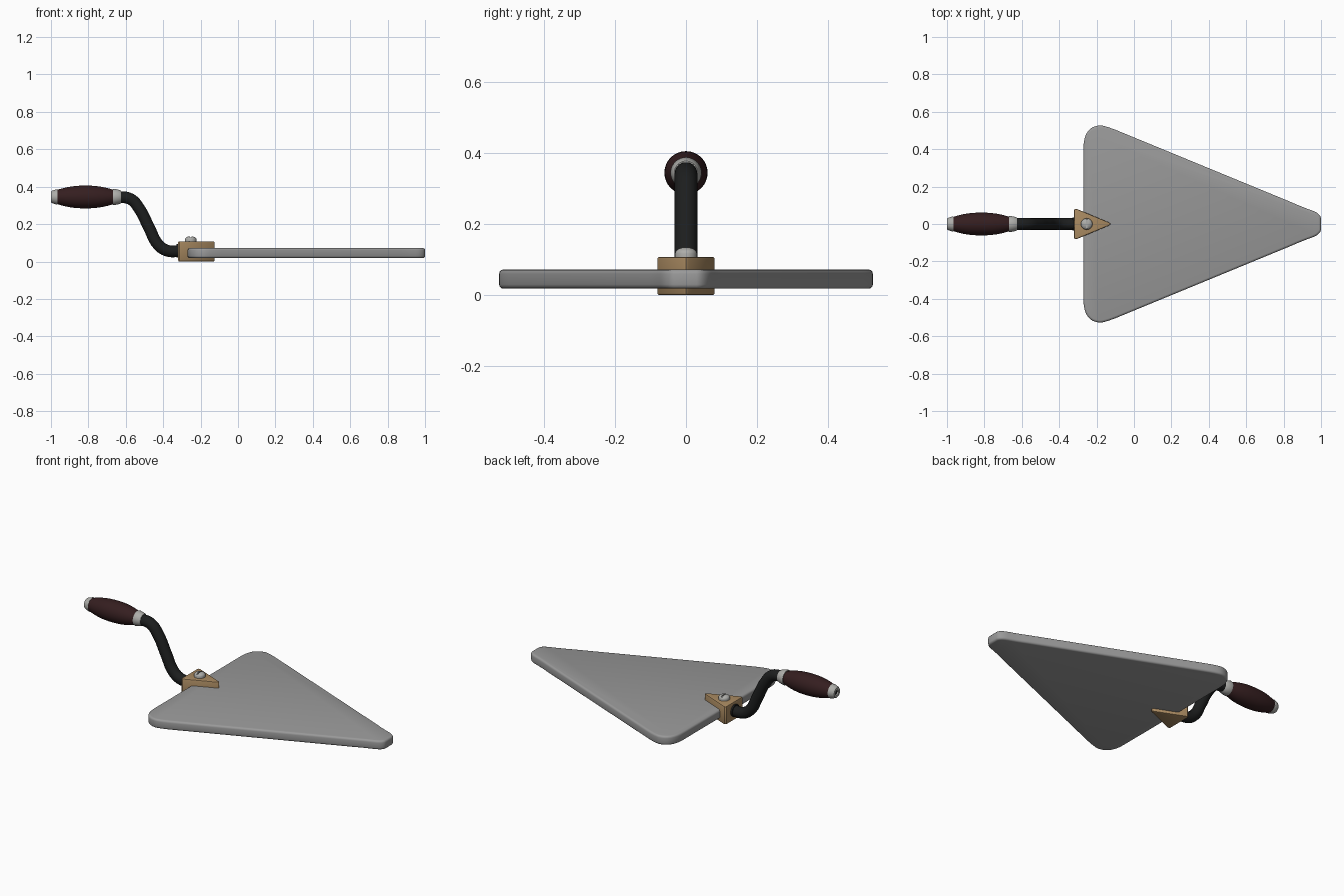
import bpy, bmesh, math
from mathutils import Vector, Matrix

if "Cube" in bpy.data.objects:
    bpy.data.objects.remove(bpy.data.objects["Cube"])


def material(name, rgb):
    m = bpy.data.materials.new(name)
    m.diffuse_color = (*rgb, 1)
    m.use_nodes = True
    m.node_tree.nodes["Principled BSDF"].inputs["Base Color"].default_value = m.diffuse_color
    return m


STEEL = material("blade steel", (0.32, 0.32, 0.32))
FERRULE = material("pale metal", (0.42, 0.42, 0.40))
BRASS = material("tan brass", (0.40, 0.255, 0.12))
WOOD = material("dark brown wood", (0.035, 0.013, 0.014))
IRON = material("black iron", (0.012, 0.013, 0.013))


def smooth(ob, angle=35):
    bpy.ops.object.select_all(action='DESELECT')
    ob.select_set(True)
    bpy.context.view_layer.objects.active = ob
    bpy.ops.object.shade_smooth_by_angle(angle=math.radians(angle))


def finish(bm, name, mat):
    bmesh.ops.recalc_face_normals(bm, faces=bm.faces[:])
    me = bpy.data.meshes.new(name)
    bm.to_mesh(me)
    bm.free()
    ob = bpy.data.objects.new(name, me)
    bpy.context.collection.objects.link(ob)
    me.materials.append(mat)
    smooth(ob)
    return ob


def plate(name, outline, z0, z1, bevel, segs, mat):
    """Extrude an outline upward and round its top and bottom rims."""
    bm = bmesh.new()
    f = bm.faces.new([bm.verts.new((x, y, z0)) for x, y in outline])
    top = bmesh.ops.extrude_face_region(bm, geom=[f])['geom']
    for v in top:
        if isinstance(v, bmesh.types.BMVert):
            v.co.z = z1
    bm.normal_update()
    rim = [e for e in bm.edges if abs(e.verts[0].co.z - e.verts[1].co.z) < 1e-5]
    bmesh.ops.bevel(bm, geom=rim, offset=bevel, segments=segs, profile=0.5, affect='EDGES')
    return finish(bm, name, mat)


def lathe(name, profile, mat, origin, axis='X', n=32):
    """Spin (distance along axis, radius) points around the axis."""
    bm = bmesh.new()
    rings = []
    for d, r in profile:
        if r == 0:
            rings.append([bm.verts.new((d, 0, 0))])
        else:
            rings.append([bm.verts.new((d, r * math.cos(2 * math.pi * i / n),
                                        r * math.sin(2 * math.pi * i / n))) for i in range(n)])
    for a, b in zip(rings, rings[1:]):
        for i in range(n):
            j = (i + 1) % n
            vs = [a[i % len(a)], a[j % len(a)], b[j % len(b)], b[i % len(b)]]
            bm.faces.new(list(dict.fromkeys(vs)))
    if axis == 'Z':
        bm.transform(Matrix.Rotation(-math.pi / 2, 4, 'Y'))
    bm.transform(Matrix.Translation(origin))
    return finish(bm, name, mat)


def corner(p0, p1, p2, n=8):
    """Quadratic curve rounding a corner."""
    a, b, c = Vector(p0), Vector(p1), Vector(p2)
    return [tuple(a * (1 - t) ** 2 + b * 2 * t * (1 - t) + c * t * t)
            for t in (i / n for i in range(n + 1))]


# blade: half outline, mirrored in y
half = corner((-0.27, 0.41), (-0.268, 0.52), (-0.185, 0.527), 8)
half += corner((-0.17, 0.526), (-0.14, 0.52), (-0.09, 0.500), 4)
half += corner((0.84, 0.117), (0.90, 0.090), (0.95, 0.073), 4)
half += corner((0.965, 0.067), (0.997, 0.052), (1.0, 0.030), 5)
plate("blade", half + [(x, -y) for x, y in reversed(half)], 0.018, 0.072, 0.012, 3, STEEL)

# bracket: triangular block clamped through the blade's rear edge
tri = [(-0.32, 0.076), (-0.312, 0.081), (-0.305, 0.080), (-0.130, 0.007), (-0.126, 0.0)]
plate("bracket", tri + [(x, -y) for x, y in reversed(tri[:-1])], 0.0, 0.108, 0.006, 2, BRASS)

# screw: dome head with a cut slot
dome = [(0.0, 0), (0.0, 0.031), (0.012, 0.031)]
dome += [(0.012 + 0.018 * math.sin(t * math.pi / 12), 0.031 * math.cos(t * math.pi / 12))
         for t in range(1, 6)] + [(0.030, 0)]
screw = lathe("screw", dome, FERRULE, (-0.253, 0, 0.105), 'Z', 24)
bm = bmesh.new()
bmesh.ops.create_cube(bm, size=1, matrix=Matrix.Translation((-0.253, 0, 0.136))
                      @ Matrix.Diagonal((0.008, 0.1, 0.018, 1)))
cutter = finish(bm, "slot_cutter", FERRULE)
cutter.hide_render = True
mod = screw.modifiers.new("slot", 'BOOLEAN')
mod.operation = 'DIFFERENCE'
mod.object = cutter
bpy.context.view_layer.objects.active = screw
bpy.ops.object.modifier_apply(modifier="slot")
bpy.data.objects.remove(cutter)
smooth(screw)

# neck: S-shaped rod from bracket to handle
path = [(-0.30, 0.057), (-0.375, 0.057), (-0.425, 0.088), (-0.475, 0.180),
        (-0.525, 0.278), (-0.575, 0.334), (-0.65, 0.345)]
cu = bpy.data.curves.new("neck", 'CURVE')
cu.dimensions = '3D'
cu.bevel_depth = 0.032
cu.bevel_resolution = 5
cu.use_fill_caps = True
sp = cu.splines.new('BEZIER')
sp.bezier_points.add(len(path) - 1)
sp.resolution_u = 6
for p, (x, z) in zip(sp.bezier_points, path):
    p.co = (x, 0, z)
    p.handle_left_type = p.handle_right_type = 'AUTO'
neck = bpy.data.objects.new("neck", cu)
bpy.context.collection.objects.link(neck)
bpy.ops.object.select_all(action='DESELECT')
neck.select_set(True)
bpy.context.view_layer.objects.active = neck
bpy.ops.object.convert(target='MESH')
neck = bpy.context.view_layer.objects.active
neck.data.materials.clear()
neck.data.materials.append(IRON)
smooth(neck)
# collar where the neck meets the bracket
lathe("neck_collar", [(-0.33, 0), (-0.33, 0.036), (-0.31, 0.036), (-0.31, 0)], IRON, (0, 0, 0.057))

# handle: spindle grip between two ferrules
AXIS = (0, 0, 0.345)
grip = [(-0.972, 0)]
for i in range(17):
    u = -1 + i / 8
    grip.append((-0.816 + 0.156 * u, 0.036 + 0.025 * (1 - abs(u) ** 2.2)))
grip.append((-0.66, 0))
lathe("handle_grip", grip, WOOD, AXIS)
lathe("front_ferrule", [(-0.668, 0), (-0.668, 0.042), (-0.662, 0.044), (-0.632, 0.037),
                        (-0.625, 0.033), (-0.625, 0)], FERRULE, AXIS)
lathe("end_ferrule", [(-0.965, 0), (-0.965, 0.040), (-0.970, 0.041), (-0.994, 0.033), (-1.0, 0.028),
                      (-1.0, 0.014), (-0.988, 0.014), (-0.988, 0)], FERRULE, AXIS)
# dark rod end seen in the end ferrule
lathe("rod_end", [(-0.98, 0), (-0.98, 0.0135), (-0.992, 0.0135), (-0.992, 0)], IRON, AXIS, n=16)
